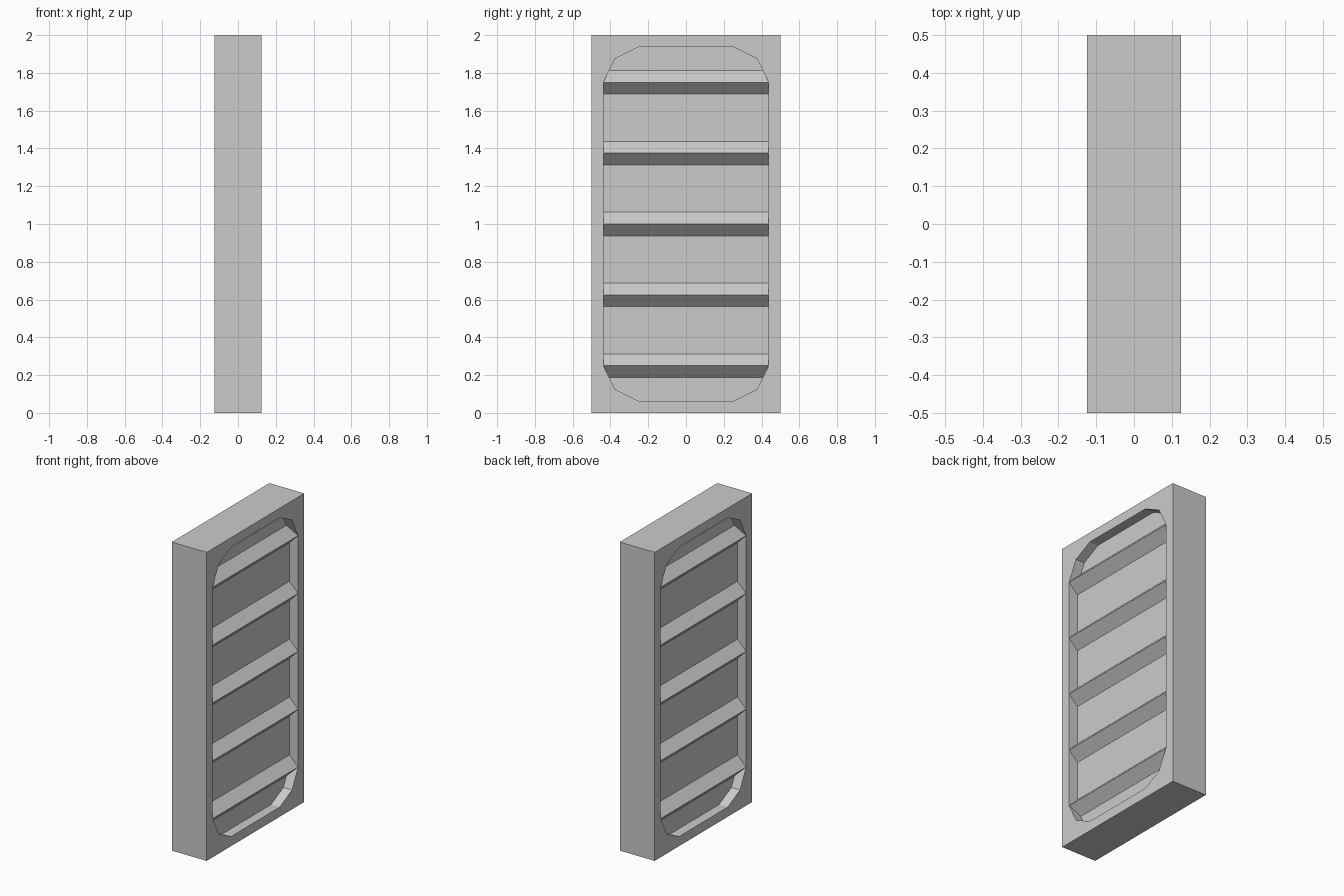
import bpy, bmesh

if "Cube" in bpy.data.objects:
    bpy.data.objects.remove(bpy.data.objects["Cube"])

T, D = 0.125, 0.0625      # half thickness, recess depth
HALF = 0.4375             # half width of the recess


def make_object(name, bm):
    bmesh.ops.recalc_face_normals(bm, faces=bm.faces)
    mesh = bpy.data.meshes.new(name)
    bm.to_mesh(mesh)
    bm.free()
    ob = bpy.data.objects.new(name, mesh)
    bpy.context.collection.objects.link(ob)
    return ob


# Solid slab
bm = bmesh.new()
bmesh.ops.create_cube(bm, size=1)
for v in bm.verts:
    v.co = (v.co.x * 2 * T, v.co.y, (v.co.z + 0.5) * 2)
panel = make_object("door_panel", bm)

# Recess with faceted rounded corners, cut into both broad faces
quarter = [(HALF, 0.75), (0.375, 0.875), (0.25, 0.9375)]
outline = (quarter + [(-y, z) for y, z in reversed(quarter)]
           + [(-y, -z) for y, z in quarter]
           + [(y, -z) for y, z in reversed(quarter)])
for side, label in ((1, "right"), (-1, "left")):
    bm = bmesh.new()
    face = bm.faces.new([bm.verts.new((side * (T - D), y, z + 1)) for y, z in outline])
    ext = bmesh.ops.extrude_face_region(bm, geom=[face])
    for g in ext["geom"]:
        if isinstance(g, bmesh.types.BMVert):
            g.co.x = side * (T + 0.1)
    cutter = make_object("recess_cutter_" + label, bm)
    cutter.hide_render = True
    cutter.hide_set(True)
    cut = panel.modifiers.new("recess_" + label, 'BOOLEAN')
    cut.operation = 'DIFFERENCE'
    cut.solver = 'EXACT'
    cut.object = cutter

# Ridge-shaped slats, ends trimmed to the recess outline, mirrored to the other side
for i in range(5):
    zc = 0.25 + 0.375 * i
    bm = bmesh.new()
    rows = []
    for x, z in ((T, zc), (T - D, zc + D), (T - D, zc), (T - D, zc - D)):
        w = HALF - max(0, abs(z - 1) - 0.75) / 2
        rows.append([bm.verts.new((x, s * w, z)) for s in (-1, 1)])
    apex, top, mid, low = rows
    for a, b in ((apex, top), (top, mid), (mid, low), (low, apex)):
        bm.faces.new((a[0], a[1], b[1], b[0]))
    for e in (0, 1):
        bm.faces.new((apex[e], top[e], mid[e]))
        bm.faces.new((apex[e], mid[e], low[e]))
    slat = make_object(f"slat_{i + 1}", bm)
    slat.modifiers.new("mirror", 'MIRROR').use_axis = (True, False, False)
